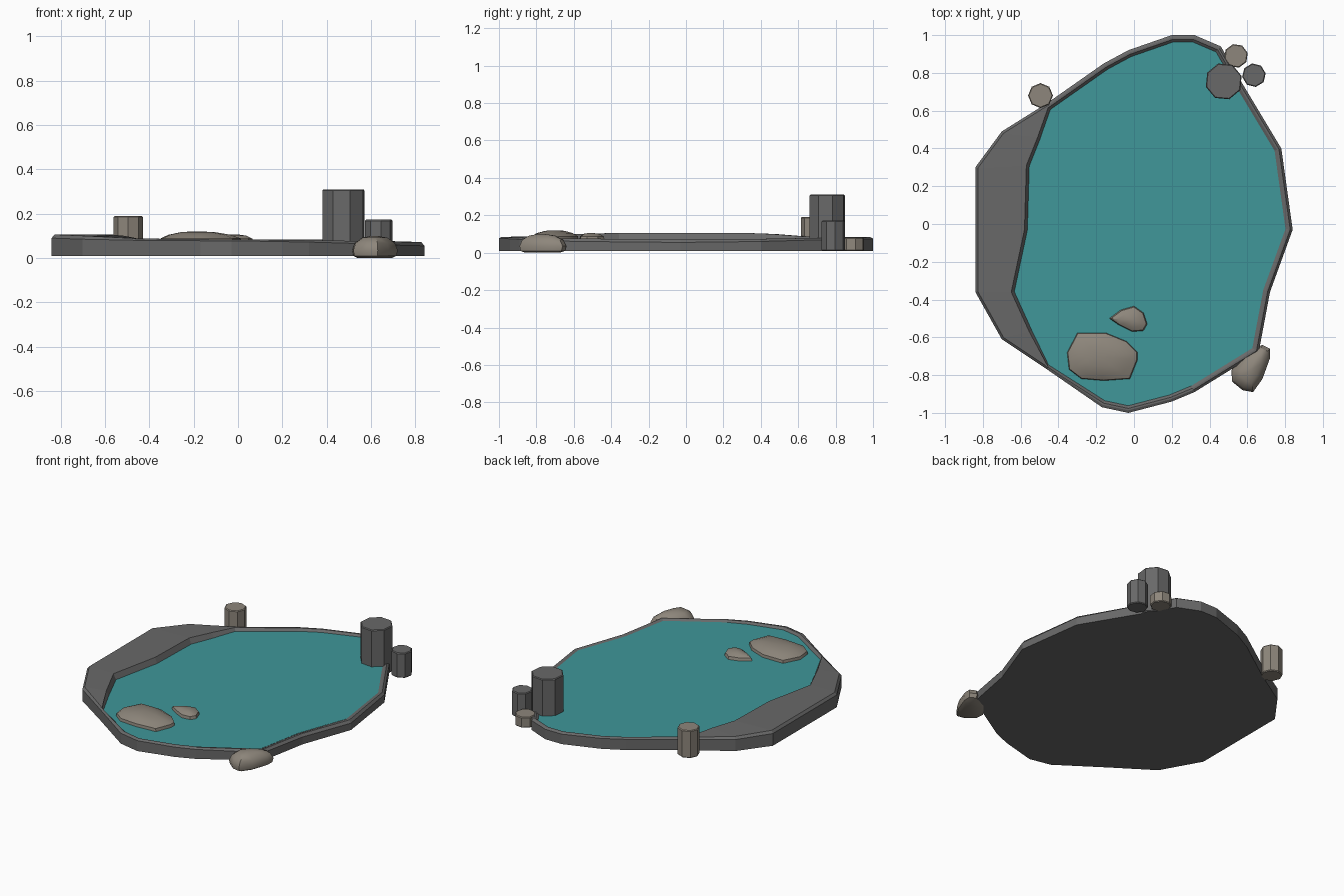
import bpy, bmesh, math
from mathutils import Vector

if "Cube" in bpy.data.objects:
    bpy.data.objects.remove(bpy.data.objects["Cube"])


def material(name, rgb):
    m = bpy.data.materials.new(name)
    m.diffuse_color = (*rgb, 1)
    m.use_nodes = True
    m.node_tree.nodes["Principled BSDF"].inputs["Base Color"].default_value = m.diffuse_color
    return m


stone_dark = material("dark_stone", (0.14, 0.14, 0.14))
stone_tan = material("tan_stone", (0.27, 0.24, 0.20))
teal = material("teal_water", (0.05, 0.31, 0.32))


def add_object(name, bm, mat, smooth=None):
    bmesh.ops.recalc_face_normals(bm, faces=bm.faces)
    me = bpy.data.meshes.new(name)
    bm.to_mesh(me)
    bm.free()
    ob = bpy.data.objects.new(name, me)
    bpy.context.collection.objects.link(ob)
    me.materials.append(mat)
    if smooth:
        bpy.ops.object.select_all(action='DESELECT')
        ob.select_set(True)
        bpy.context.view_layer.objects.active = ob
        bpy.ops.object.shade_smooth_by_angle(angle=math.radians(smooth))
    return ob


def loft(bm, rings, cap_start=True, cap_end=True):
    loops = [[bm.verts.new(p) for p in ring] for ring in rings]
    n = len(loops[0])
    for a, b in zip(loops, loops[1:]):
        for i in range(n):
            j = (i + 1) % n
            bm.faces.new((a[i], a[j], b[j], b[i]))
    if cap_start:
        bm.faces.new(loops[0][::-1])
    if cap_end:
        bm.faces.new(loops[-1])


def inset(pts, d):
    """Move a counterclockwise outline inward by d."""
    out = []
    for i, p in enumerate(pts):
        a = (p - pts[i - 1]).normalized()
        b = (pts[(i + 1) % len(pts)] - p).normalized()
        t = (a + b).normalized()
        out.append(p + Vector((-t.y, t.x)) * d / max(0.5, t.dot(a)))
    return out


# Basin outline: x, y, outer edge height, lip height
outline = [
    (.84, -.03, .055, .072), (.78, .40, .06, .074), (.57, .75, .07, .08),
    (.46, .94, .072, .082), (.32, 1.0, .075, .083), (.20, 1.0, .075, .083),
    (-.03, .92, .078, .084), (-.16, .85, .08, .085), (-.46, .64, .08, .088),
    (-.70, .49, .085, .1), (-.84, .30, .09, .106), (-.84, -.03, .09, .106),
    (-.84, -.36, .09, .106), (-.70, -.61, .085, .1), (-.46, -.77, .08, .088),
    (-.17, -.97, .078, .085), (-.03, -1.0, .078, .084), (.20, -.94, .074, .082),
    (.32, -.89, .072, .08), (.66, -.68, .062, .076), (.72, -.36, .058, .074)]
# Wide shelf on the left: the lip is pushed well inward
shelf = {8: (-.455, .615), 9: (-.51, .46), 10: (-.57, .31), 11: (-.58, -.03),
         12: (-.65, -.36), 13: (-.555, -.57), 14: (-.465, -.755)}
WATER_Z = 0.07

edge = [Vector(p[:2]) for p in outline]
shoulder = inset(edge, 0.013)
lip = inset(edge, 0.023)
for i, p in shelf.items():
    lip[i] = Vector(p)
shore = inset(lip, 0.017)

bm = bmesh.new()
loft(bm, [
    [(*p, 0.01) for p in edge],
    [(*p, o[2]) for p, o in zip(edge, outline)],
    [(*p, o[3]) for p, o in zip(shoulder, outline)],
    [(*p, o[3]) for p, o in zip(lip, outline)],
    [(*p, WATER_Z - 0.003) for p in shore]], cap_end=False)
add_object("basin", bm, stone_dark)

# Water surface
bm = bmesh.new()
bm.faces.new([bm.verts.new((*p, WATER_Z)) for p in inset(lip, 0.014)])
add_object("water", bm, teal)


# Eight-sided pillars with a small chamfer at each end
def pillar(name, x, y, r, z0, z1, mat, turn):
    def ring(rad, z):
        return [(x + rad * math.cos(turn + k * math.pi / 4),
                 y + rad * math.sin(turn + k * math.pi / 4), z) for k in range(8)]
    c = 0.005
    bm = bmesh.new()
    loft(bm, [ring(r - c, z0), ring(r, z0 + c), ring(r, z1 - c), ring(r - c, z1)])
    add_object(name, bm, mat)


pillar("tall_pillar", .475, .755, .099, .01, .31, stone_dark, .3)
pillar("side_pillar", .635, .788, .063, .01, .173, stone_dark, .15)
pillar("short_pillar", .54, .89, .064, .01, .08, stone_tan, .25)
pillar("lone_pillar", -.495, .68, .066, .01, .19, stone_tan, .0)


# Rounded boulders: an outline lofted through a dome profile
def boulder(name, pts, peak, layers):
    bm = bmesh.new()
    peak = Vector(peak)
    loft(bm, [[(*peak.lerp(Vector(p), s), z) for p in pts] for s, z in layers])
    add_object(name, bm, stone_tan, 35)


boulder("large_boulder",
        [(.02, -.72), (-.02, -.82), (-.16, -.83), (-.28, -.82), (-.345, -.77),
         (-.355, -.68), (-.30, -.575), (-.15, -.575), (-.04, -.62), (.02, -.68)],
        (-.19, -.70), [(.8, .04), (1, .065), (.97, .088), (.75, .105), (.4, .117), (.1, .12)])
boulder("small_boulder",
        [(.07, -.53), (.05, -.565), (-.01, -.57), (-.08, -.535), (-.13, -.50),
         (-.07, -.455), (0, -.435), (.05, -.47)],
        (-.01, -.51), [(.8, .05), (1, .07), (.93, .088), (.6, .101), (.15, .106)])
boulder("rim_boulder",
        [(.72, -.71), (.68, -.82), (.63, -.89), (.575, -.88), (.52, -.835),
         (.515, -.775), (.58, -.69), (.68, -.64), (.72, -.66)],
        (.615, -.775), [(.75, 0), (.95, .01), (1, .035), (.88, .068), (.55, .092), (.12, .1)])
